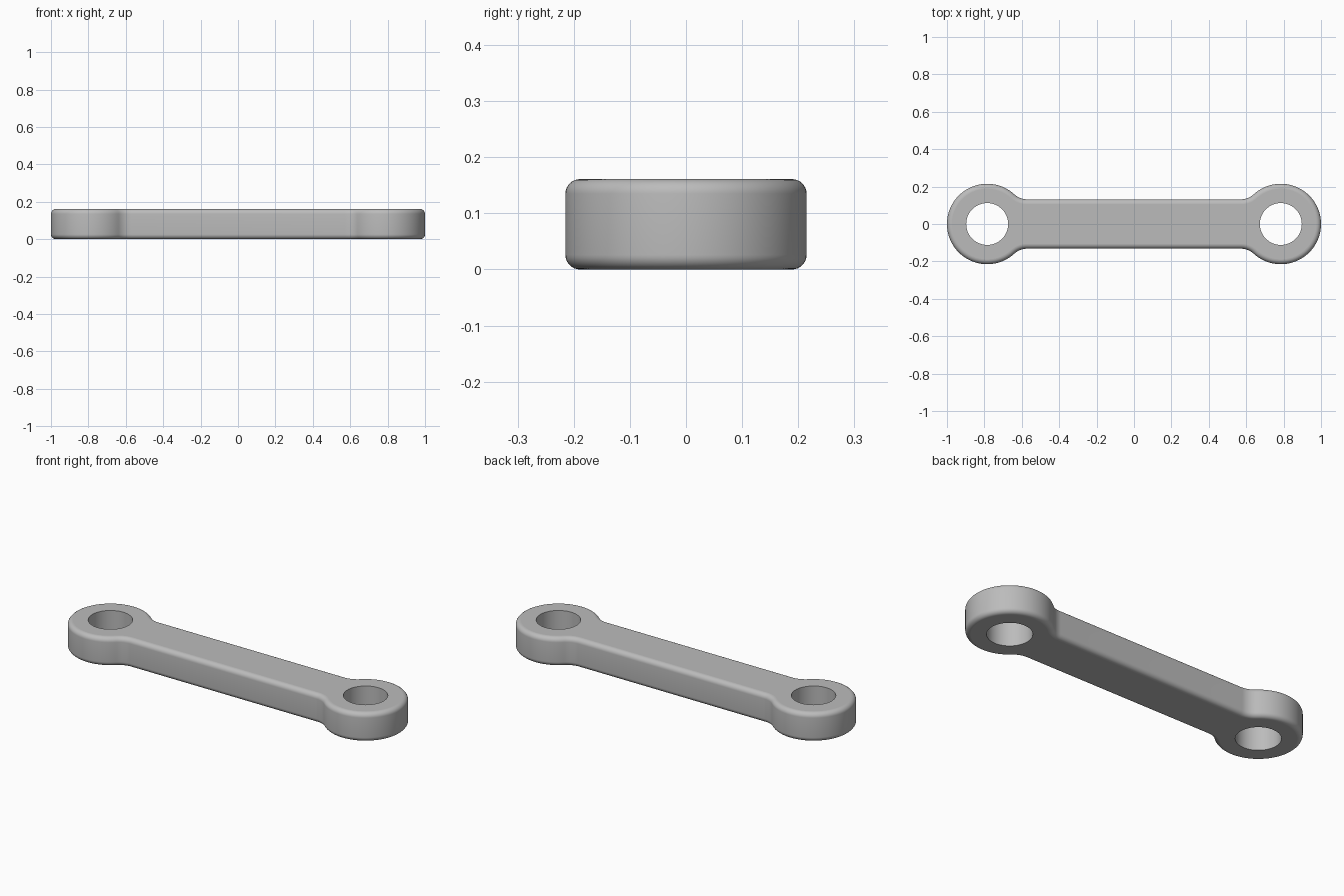
import bpy
import bmesh
from math import asin, cos, sin, pi, sqrt

if "Cube" in bpy.data.objects:
    bpy.data.objects.remove(bpy.data.objects["Cube"], do_unlink=True)

EYE_X, EYE_R, HOLE_R = 0.785, 0.215, 0.112
BAR_HALF, FILLET, HEIGHT, ROUND = 0.132, 0.10, 0.161, 0.026
ROUND_STEPS = 8

# Fillet centre: tangent to both the bar side and the eye
FILLET_Y = BAR_HALF + FILLET
FILLET_X = EYE_X - sqrt((EYE_R + FILLET) ** 2 - FILLET_Y ** 2)
TOUCH = asin(FILLET_Y / (EYE_R + FILLET))


def arc(cx, cy, r, start, end, steps):
    return [(cx + r * cos(start + (end - start) * i / steps),
             cy + r * sin(start + (end - start) * i / steps))
            for i in range(steps + 1)]


def outline(inset):
    """Closed link outline, moved inwards by inset."""
    r = EYE_R - inset
    quarter = arc(EYE_X, 0, r, 0, pi - TOUCH, 36)
    quarter += arc(FILLET_X, FILLET_Y, FILLET + inset, -TOUCH, -pi / 2, 12)[1:]
    half = quarter + [(-x, y) for x, y in reversed(quarter)]
    return half + [(x, -y) for x, y in reversed(half[1:-1])]


def ring(bm, points, z):
    verts = [bm.verts.new((x, y, z)) for x, y in points]
    n = len(verts)
    edges = [bm.edges.new((verts[i], verts[(i + 1) % n])) for i in range(n)]
    return verts, edges


def loft(bm, lower, upper):
    n = len(lower)
    for i in range(n):
        j = (i + 1) % n
        bm.faces.new((lower[i], lower[j], upper[j], upper[i])).smooth = True


bm = bmesh.new()

# Outer wall with rounded lower and upper edges
steps = [pi / 2 * i / ROUND_STEPS for i in range(ROUND_STEPS + 1)]
profile = [(ROUND * (1 - sin(a)), ROUND * (1 - cos(a))) for a in steps]
profile += [(d, HEIGHT - z) for d, z in reversed(profile)]
wall = [ring(bm, outline(d), z) for d, z in profile]
for a, b in zip(wall, wall[1:]):
    loft(bm, a[0], b[0])
caps = [list(wall[0][1]), list(wall[-1][1])]

# Pin holes through both eyes
for side in (-1, 1):
    circle = arc(side * EYE_X, 0, HOLE_R, 0, 2 * pi, 64)[:-1]
    low, high = ring(bm, circle, 0), ring(bm, circle, HEIGHT)
    loft(bm, high[0], low[0])
    caps[0] += low[1]
    caps[1] += high[1]

# Flat bottom and top faces around the holes
for edges, up in zip(caps, (-1, 1)):
    bmesh.ops.triangle_fill(bm, edges=edges, use_beauty=True, normal=(0, 0, up))

bmesh.ops.recalc_face_normals(bm, faces=bm.faces)
mesh = bpy.data.meshes.new("link_bar")
bm.to_mesh(mesh)
bm.free()

link = bpy.data.objects.new("link_bar", mesh)
bpy.context.collection.objects.link(link)

# Plain grey finish
grey = bpy.data.materials.new("grey")
grey.use_nodes = True
color = (0.5, 0.5, 0.5, 1)
grey.diffuse_color = color
grey.node_tree.nodes["Principled BSDF"].inputs["Base Color"].default_value = color
mesh.materials.append(grey)
